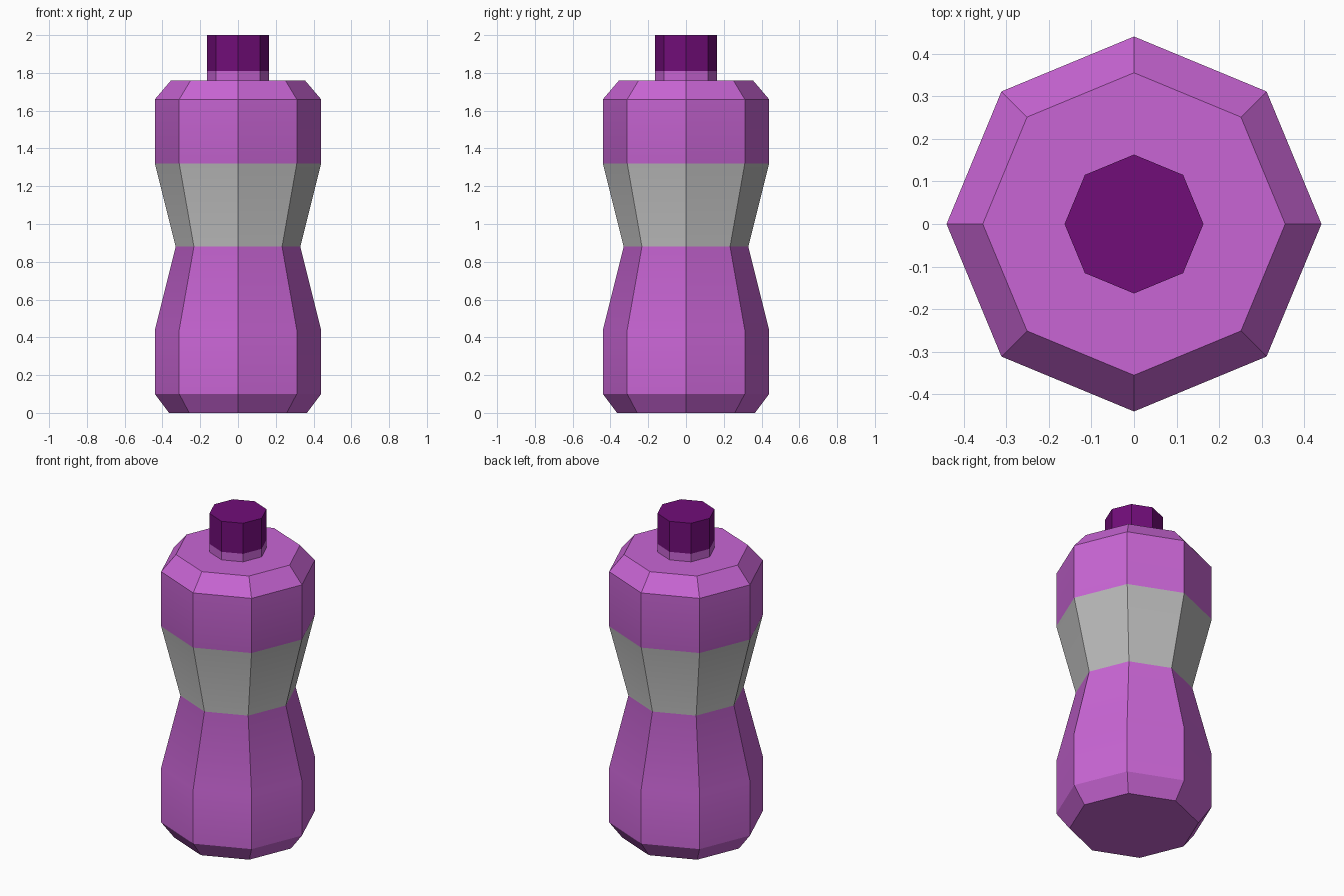
import bpy
import bmesh
from math import cos, sin, pi

SIDES = 8

cube = bpy.data.objects.get("Cube")
if cube:
    bpy.data.objects.remove(cube, do_unlink=True)


def make_material(name, rgb):
    mat = bpy.data.materials.new(name)
    mat.use_nodes = True
    color = (*rgb, 1.0)
    mat.diffuse_color = color
    bsdf = mat.node_tree.nodes["Principled BSDF"]
    bsdf.inputs["Base Color"].default_value = color
    bsdf.inputs["Roughness"].default_value = 0.6
    return mat


def lathe(name, profile, materials, close_bottom=False, close_top=False):
    """Turn (radius, height) pairs into an eight-sided shell."""
    bm = bmesh.new()
    rings = [[bm.verts.new((r * cos(2 * pi * i / SIDES), r * sin(2 * pi * i / SIDES), z))
              for i in range(SIDES)] for r, z in profile]
    for low, high in zip(rings, rings[1:]):
        for i in range(SIDES):
            j = (i + 1) % SIDES
            bm.faces.new((low[i], low[j], high[j], high[i]))
    if close_bottom:
        bm.faces.new(rings[0][::-1])
    if close_top:
        bm.faces.new(rings[-1])
    mesh = bpy.data.meshes.new(name)
    bm.to_mesh(mesh)
    bm.free()
    for mat in materials:
        mesh.materials.append(mat)
    obj = bpy.data.objects.new(name, mesh)
    bpy.context.collection.objects.link(obj)
    return obj


orchid = make_material("orchid_plastic", (0.58, 0.13, 0.66))
grey = make_material("grey_grip", (0.47, 0.47, 0.47))
plum = make_material("plum_cap", (0.165, 0.004, 0.19))

# Bottle: chamfered base, pinched waist, chamfered shoulder and short neck
WAIST, GRIP_TOP = 0.88, 1.32
bottle = lathe("bottle_body", [
    (0.365, 0.0), (0.44, 0.10), (0.44, 0.44), (0.33, WAIST), (0.44, GRIP_TOP),
    (0.44, 1.66), (0.355, 1.76), (0.163, 1.76), (0.163, 1.81),
], [orchid, grey], close_bottom=True)

# Grey grip band between the waist and the upper body
for face in bottle.data.polygons:
    if WAIST < face.center.z < GRIP_TOP:
        face.material_index = 1

# Cap sitting on the neck
cap = lathe("cap", [(0.163, 1.81), (0.163, 2.0)], [plum], close_top=True)

# Soft shading along the gentle curves, sharp edges between the sides
bpy.ops.object.select_all(action="DESELECT")
for obj in (bottle, cap):
    obj.select_set(True)
bpy.context.view_layer.objects.active = bottle
bpy.ops.object.shade_smooth_by_angle(angle=pi / 6)
